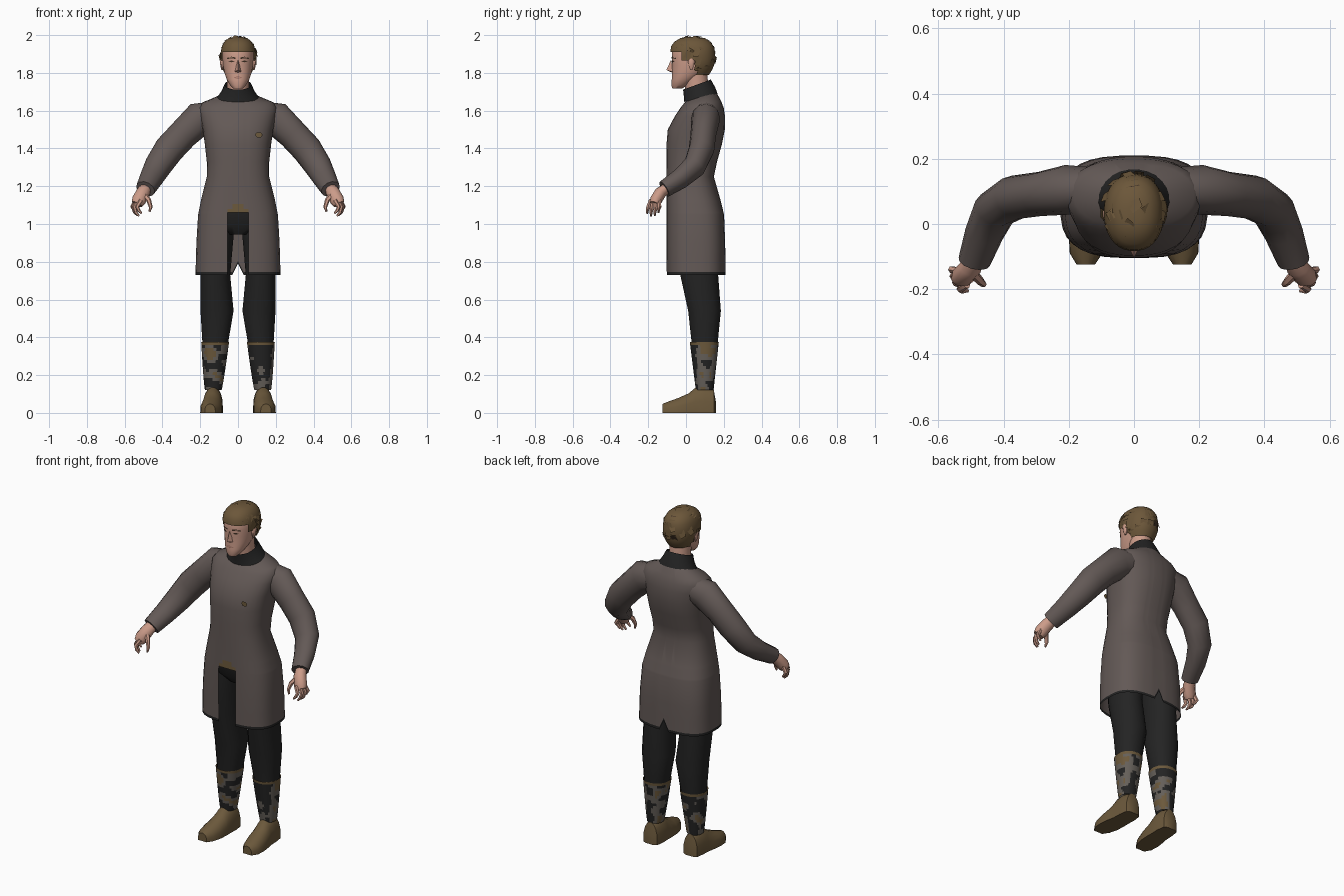
import bpy, bmesh, math, random
from mathutils import Vector, noise

random.seed(4)

def mat(name, r, g, b):
    m = bpy.data.materials.new(name)
    m.diffuse_color = (r, g, b, 1)
    return m

COAT = mat("coat grey brown", 0.125, 0.10, 0.093)
DARK = mat("charcoal cloth", 0.017, 0.017, 0.017)
HAIR = mat("hair brown", 0.15, 0.095, 0.042)
BOOT = mat("boot leather", 0.15, 0.10, 0.045)
SKIN = mat("skin", 0.60, 0.33, 0.25)
BROW = mat("dark brown", 0.05, 0.03, 0.018)
LIPS = mat("lips", 0.36, 0.17, 0.13)
PATCH = mat("legging grey", 0.13, 0.115, 0.10)

def finish(name, bm, mats, angle=50):
    bmesh.ops.recalc_face_normals(bm, faces=bm.faces)
    me = bpy.data.meshes.new(name)
    bm.to_mesh(me)
    bm.free()
    for m in mats:
        me.materials.append(m)
    me.shade_smooth()
    me.set_sharp_from_angle(angle=math.radians(angle))
    ob = bpy.data.objects.new(name, me)
    bpy.context.collection.objects.link(ob)
    return ob

def loft(rings, cap0=True, cap1=True, s=1, bm=None):
    bm = bm or bmesh.new()
    vs = [[bm.verts.new((p[0] * s, p[1], p[2])) for p in r] for r in rings]
    n = len(vs[0])
    for a, b in zip(vs, vs[1:]):
        for i in range(n):
            bm.faces.new((a[i], a[(i + 1) % n], b[(i + 1) % n], b[i]))
    if cap0:
        bm.faces.new(vs[0])
    if cap1:
        bm.faces.new(vs[-1])
    return bm

def ring(z, hx, yf, yb, n=2.0, cx=0.0, tilt=0.0, N=24):
    """Horizontal superellipse; tilt raises the back."""
    out = []
    for i in range(N):
        a = 2 * math.pi * (i + 0.5) / N
        c, s = math.cos(a), math.sin(a)
        px = math.copysign(abs(c) ** (2 / n), c)
        py = math.copysign(abs(s) ** (2 / n), s)
        out.append(Vector((cx + hx * px, (yf + yb) / 2 + (yb - yf) / 2 * py, z + tilt * py)))
    return out

def tube(path, flat=0.85, N=12, s=1, bm=None):
    """Sweep an oval along points (x, y, z, radius)."""
    pts = [Vector(p[:3]) for p in path]
    rings = []
    for i, p in enumerate(path):
        t = (pts[min(i + 1, len(pts) - 1)] - pts[max(i - 1, 0)]).normalized()
        b = t.cross(Vector((0, 1, 0))).normalized()
        c = t.cross(b)
        rings.append([pts[i] + p[3] * (b * math.cos(k * 2 * math.pi / N) +
                      c * flat * math.sin(k * 2 * math.pi / N)) for k in range(N)])
    return loft(rings, s=s, bm=bm)

def cut(bm, co, no):
    bmesh.ops.bisect_plane(bm, geom=bm.verts[:] + bm.edges[:] + bm.faces[:], plane_co=co, plane_no=no)

# Coat body with front opening, hem trim and small back slit
bm = loft([ring(z, hx, yf, yb, n, tilt=t, N=32) for z, hx, yf, yb, n, t in [
    (0.73, 0.226, -0.103, 0.21, 2.9, 0), (0.90, 0.221, -0.105, 0.208, 2.9, 0),
    (1.05, 0.212, -0.105, 0.202, 2.7, 0), (1.12, 0.198, -0.105, 0.185, 2.6, 0),
    (1.25, 0.166, -0.105, 0.148, 2.5, 0), (1.33, 0.166, -0.105, 0.165, 2.5, 0),
    (1.42, 0.176, -0.104, 0.19, 2.5, 0), (1.50, 0.187, -0.097, 0.206, 2.4, 0),
    (1.57, 0.202, -0.06, 0.207, 2.3, 0), (1.615, 0.207, -0.03, 0.20, 2.3, 0),
    (1.645, 0.185, -0.01, 0.187, 2.2, 0.005), (1.675, 0.105, 0.005, 0.162, 2, 0.02)]],
    cap0=False, cap1=False)
for x in (-0.055, -0.03, 0, 0.03, 0.055):
    cut(bm, (x, 0, 0), (1, 0, 0))
for z in (0.745, 0.82, 1.06, 1.08, 1.105):
    cut(bm, (0, 0, z), (0, 0, 1))
gone = []
for f in bm.faces:
    c = f.calc_center_median()
    if c.z < 0.745:
        f.material_index = 1
    if c.y < 0 and abs(c.x) < 0.055:
        if c.z < 1.06:
            gone.append(f)
        elif c.z < 1.08 or (c.z < 1.105 and abs(c.x) < 0.03):
            f.material_index = 2
bmesh.ops.delete(bm, geom=gone, context='FACES')
for v in bm.verts:
    if v.co.y > 0 and abs(v.co.x) < 0.005 and v.co.z < 0.76:
        v.co.z += 0.06
finish("coat", bm, [COAT, DARK, BOOT])

# Collar and neck
finish("collar", loft([ring(1.668, 0.112, -0.012, 0.168, tilt=0.022),
                       ring(1.70, 0.088, -0.012, 0.155, tilt=0.024),
                       ring(1.738, 0.071, -0.016, 0.132, tilt=0.027)], False, False), [DARK])
finish("neck", loft([ring(1.67, 0.062, 0.0, 0.125), ring(1.74, 0.058, -0.008, 0.118),
                     ring(1.83, 0.058, -0.02, 0.11)]), [SKIN])

# Head
HEAD = [(1.718, 0.026, -0.072, -0.02), (1.735, 0.042, -0.078, 0.01), (1.765, 0.06, -0.076, 0.05),
        (1.80, 0.072, -0.074, 0.10), (1.84, 0.08, -0.074, 0.13), (1.88, 0.083, -0.076, 0.14),
        (1.92, 0.082, -0.074, 0.14), (1.955, 0.07, -0.056, 0.122), (1.98, 0.04, -0.02, 0.09)]
finish("head", loft([ring(z, hx, f, b, 2.2) for z, hx, f, b in HEAD]), [SKIN])

def face_y(x, z):
    for a, b in zip(HEAD, HEAD[1:]):
        if a[0] <= z <= b[0]:
            k = (z - a[0]) / (b[0] - a[0])
            hx, f, bk = [a[i] + (b[i] - a[i]) * k for i in (1, 2, 3)]
            return (f + bk) / 2 - (bk - f) / 2 * (1 - abs(x / hx) ** 2.2) ** (1 / 2.2)

def plate(name, outline, m, sides=(1, -1)):
    bm = bmesh.new()
    for s in sides:
        bm.faces.new([bm.verts.new((x * s, face_y(x, z) - 0.003, z)) for x, z in outline])
    finish(name, bm, [m])

plate("eyebrows", [(0.014, 1.874), (0.035, 1.877), (0.058, 1.873), (0.058, 1.879), (0.036, 1.886), (0.014, 1.882)], BROW)
plate("eyes", [(0.018, 1.859), (0.034, 1.856), (0.05, 1.859), (0.034, 1.867)], BROW)
plate("mouth", [(-0.025, 1.775), (0, 1.768), (0.025, 1.775), (0, 1.783)], LIPS, (1,))

# Nose wedge
bm = bmesh.new()
a, b, c, d, e = [bm.verts.new(p) for p in [(0, -0.079, 1.87), (-0.019, -0.068, 1.805),
                 (0.019, -0.068, 1.805), (0, -0.104, 1.815), (0, -0.07, 1.80)]]
for f in ((a, b, d), (a, d, c), (b, e, d), (d, e, c)):
    bm.faces.new(f)
finish("nose", bm, [SKIN])

# Hair cap, cut away around the face, neck and ears
bm = loft([ring(z, hx, f, b, 2.2, N=32) for z, hx, f, b in [
    (1.79, 0.07, -0.08, 0.122), (1.815, 0.082, -0.08, 0.138), (1.84, 0.089, -0.08, 0.149),
    (1.865, 0.092, -0.081, 0.153), (1.89, 0.093, -0.082, 0.154), (1.91, 0.092, -0.083, 0.152),
    (1.94, 0.086, -0.08, 0.147), (1.965, 0.073, -0.062, 0.13), (1.984, 0.05, -0.03, 0.1),
    (1.991, 0.02, 0.0, 0.06)]], cap0=False)
def hairy(c):
    return c.z > (1.91 if c.y < -0.02 else 1.865 if c.y < 0.055 else 1.79)
bmesh.ops.delete(bm, geom=[f for f in bm.faces if not hairy(f.calc_center_median())], context='FACES')
finish("hair", bm, [HAIR])

# Ragged hair locks
bm = bmesh.new()
count = 0
while count < 46:
    n = Vector((random.gauss(0, 1), random.gauss(0, 1), random.gauss(0.3, 0.8))).normalized()
    p = Vector((n.x * 0.094, 0.036 + n.y * 0.118, 1.885 + n.z * 0.105))
    if not hairy(p - Vector((0, 0, 0.012))):
        continue
    count += 1
    u = n.cross(Vector((0.2, 0.3, 1))).normalized()
    w = n.cross(u) * random.choice((1, -1))
    q = [p - u * 0.018 - w * 0.02, p + u * 0.018 - w * 0.02,
         p + u * 0.013 + w * 0.022 + n * 0.008, p - u * 0.016 + w * 0.016 + n * 0.008]
    f = bm.faces.new([bm.verts.new((v.x, v.y, min(v.z, 2.0))) for v in q])
    f.material_index = 1 if count % 12 == 0 else 0
finish("hair_locks", bm, [HAIR, BROW])

# Chest spot
bm = bmesh.new()
bm.faces.new([bm.verts.new((0.11 + 0.02 * math.cos(k), -0.098, 1.472 + 0.016 * math.sin(k)))
              for k in (0, 1, 2.2, 3.1, 4.2, 5.3)])
finish("chest_spot", bm, [BOOT])

for s, side in ((1, "left"), (-1, "right")):
    # Ear
    finish(side + "_ear", loft([ring(z, h, 0.028 - w, 0.028 + w, cx=0.084, N=8) for z, h, w in
           [(1.815, 0.004, 0.006), (1.835, 0.01, 0.014), (1.865, 0.014, 0.02), (1.88, 0.006, 0.01)]], s=s), [SKIN])
    # Sleeve
    finish(side + "_sleeve", tube([(0.12, 0.11, 1.575, 0.075), (0.205, 0.105, 1.557, 0.09),
           (0.29, 0.092, 1.475, 0.08), (0.365, 0.082, 1.395, 0.08), (0.425, 0.045, 1.305, 0.072),
           (0.46, -0.03, 1.24, 0.062), (0.49, -0.115, 1.185, 0.052)], s=s), [COAT], 60)
    # Hand with fingers and thumb
    bm = tube([(0.488, -0.10, 1.192, 0.032), (0.503, -0.135, 1.165, 0.037),
               (0.525, -0.16, 1.125, 0.038), (0.535, -0.168, 1.105, 0.03)], 0.85, 10, s)
    for y, dx, zt in ((-0.20, -0.012, 1.055), (-0.18, 0.002, 1.042), (-0.16, 0.01, 1.045), (-0.14, 0.014, 1.06)):
        tube([(0.525 + dx, y * 0.7 - 0.046, 1.125, 0.012), (0.546 + dx, y, 1.09, 0.011),
              (0.538 + dx, y - 0.005, zt + 0.018, 0.009), (0.522 + dx, y - 0.005, zt, 0.005)], 1, 6, s, bm)
    tube([(0.50, -0.145, 1.16, 0.016), (0.472, -0.175, 1.125, 0.013),
          (0.462, -0.185, 1.09, 0.01), (0.468, -0.187, 1.065, 0.005)], 1, 6, s, bm)
    finish(side + "_hand", bm, [SKIN])
    # Trouser leg
    finish(side + "_trouser_leg", loft([ring(z, h, f, b, 2.2, cx, N=16) for z, cx, h, f, b in [
           (1.02, 0.10, 0.085, -0.05, 0.17), (0.90, 0.113, 0.088, -0.05, 0.178),
           (0.73, 0.120, 0.08, -0.032, 0.172), (0.54, 0.111, 0.089, 0.01, 0.186),
           (0.36, 0.121, 0.068, 0.03, 0.168)]], s=s), [DARK])
    # Patchy legging with a leather rim
    rows = []
    for i in range(17):
        k = i / 16
        rows.append(ring(0.12 + 0.255 * k, 0.044 + 0.03 * k ** 0.8, 0.052 - 0.032 * k,
                         0.146 + 0.028 * k, 2.2, 0.131 - 0.01 * k, N=36))
    bm = loft(rows, False, False, s)
    for f in bm.faces:
        c = f.calc_center_median()
        v = noise.noise(c * 17 + Vector((3, 1, 2)))
        f.material_index = 2 if c.z > 0.36 or v < -0.32 else 0 if v < 0.02 else 1
    finish(side + "_legging", bm, [PATCH, DARK, BOOT])
    # Shoe: flat-soled sections from heel to toe
    rings = []
    for y, cx, h, t in [(0.158, 0.132, 0.026, 0.06), (0.147, 0.132, 0.045, 0.125), (0.10, 0.132, 0.052, 0.142),
                        (0.05, 0.134, 0.052, 0.135), (0.015, 0.137, 0.056, 0.105), (-0.04, 0.142, 0.058, 0.08),
                        (-0.09, 0.147, 0.05, 0.062), (-0.125, 0.148, 0.028, 0.048)]:
        arc = [math.pi * k / 9 for k in range(10)]
        rings.append([Vector((cx + h * math.cos(a) * (1 if k in (0, 9) else 1.04), y,
                      t * math.sin(a) ** 0.75 if 0 < k < 9 else 0.0)) for k, a in enumerate(arc)])
    finish(side + "_shoe", loft(rings, s=s), [BOOT], 45)

# Trouser seat between the legs
finish("trouser_seat", loft([ring(z, h, f, b, 2.4) for z, h, f, b in [
       (0.945, 0.07, -0.03, 0.15), (0.99, 0.17, -0.06, 0.17), (1.08, 0.18, -0.075, 0.17),
       (1.2, 0.145, -0.08, 0.13)]]), [DARK])
